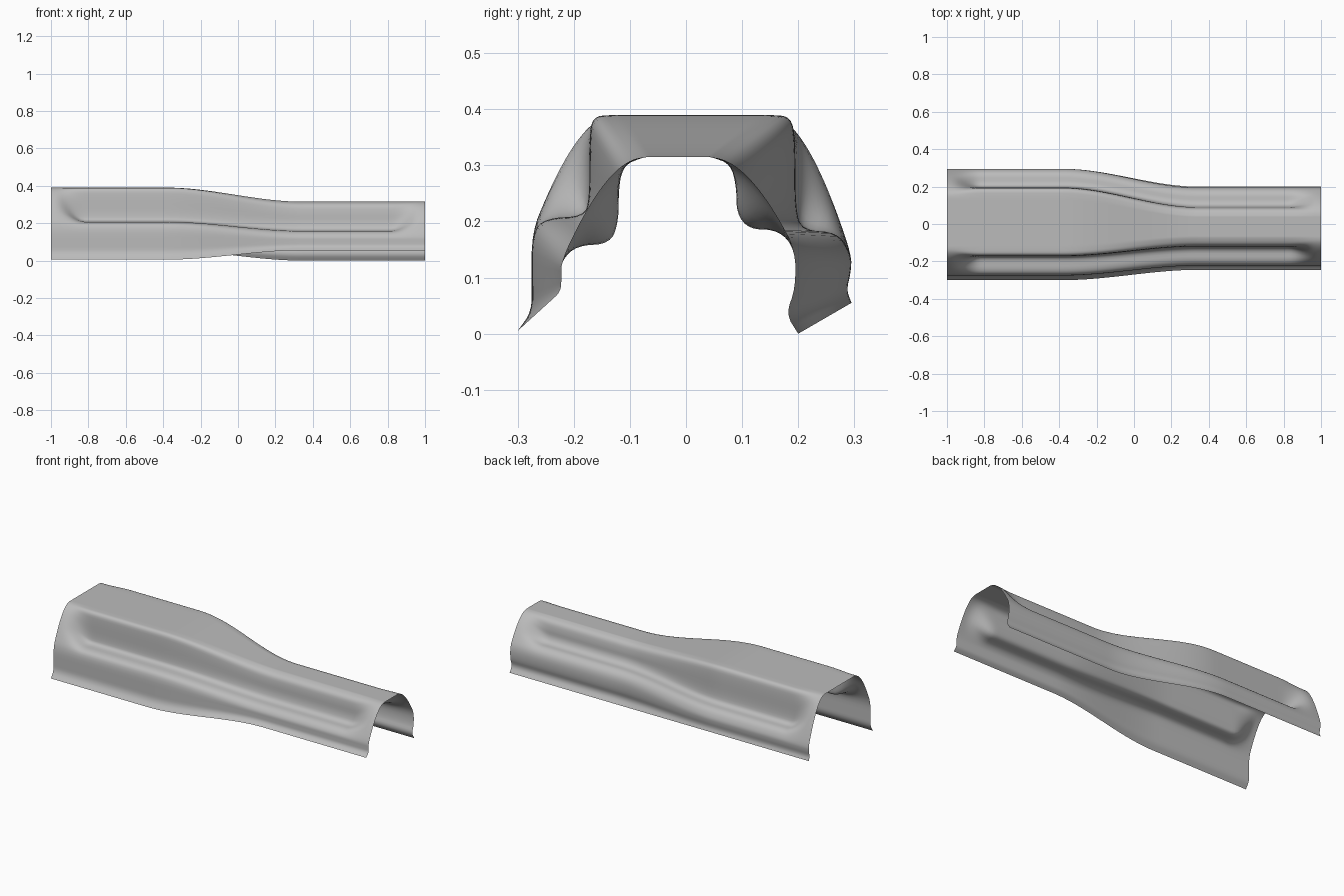
import bpy
import bmesh
from mathutils import Vector

cube = bpy.data.objects.get("Cube")
if cube:
    bpy.data.objects.remove(cube, do_unlink=True)

# Half sections as (y, z): roof edge, five groove points, then the leg down to the hem
WIDE_FRONT = [(-.13, .39), (-.168, .387), (-.172, .34), (-.172, .24), (-.182, .209),
              (-.25, .206), (-.275, .18), (-.275, .09), (-.275, .04), (-.3, .005)]
NARROW_FRONT = [(-.075, .315), (-.112, .3), (-.12, .26), (-.12, .2), (-.135, .16),
                (-.195, .157), (-.222, .13), (-.222, .1), (-.223, .075), (-.245, .055)]
WIDE_BACK = [(.15, .39), (.188, .387), (.195, .34), (.195, .22), (.208, .184),
             (.27, .181), (.295, .14), (.294, .11), (.286, .078), (.295, .055)]
NARROW_BACK = [(.045, .315), (.08, .302), (.09, .26), (.09, .215), (.112, .186),
               (.165, .185), (.195, .15), (.195, .08), (.178, .035), (.2, 0)]


def smoothstep(low, high, v):
    t = min(1, max(0, (v - low) / (high - low)))
    return t * t * (3 - 2 * t)


def half_section(wide, narrow, taper, groove):
    """Blend wide to narrow, and the plain shoulder arc to the grooved wall."""
    pts = [Vector(a).lerp(Vector(b), taper) for a, b in zip(wide, narrow)]
    top, leg = pts[0], pts[6]
    bend = Vector((top.x * .55 + leg.x * .45, top.y))
    for i in range(1, 6):
        t = i / 6
        arc = top.lerp(bend, t).lerp(bend.lerp(leg, t), t)
        pts[i] = arc.lerp(pts[i], groove)
    inner = top.copy()
    inner.x *= .75
    return [inner] + pts


def round_corners(pts):
    """Corner cutting that keeps both end points."""
    out = [pts[0]]
    for a, b in zip(pts, pts[1:]):
        out += [a.lerp(b, .25), a.lerp(b, .75)]
    return out + [pts[-1]]


def section(x):
    taper = smoothstep(-.38, .34, x)
    groove = 1 - smoothstep(.82, .98, abs(x))
    front = half_section(WIDE_FRONT, NARROW_FRONT, taper, groove)
    back = half_section(WIDE_BACK, NARROW_BACK, taper, groove)
    pts = front[::-1] + back
    for _ in range(2):
        pts = round_corners(pts)
    return pts


# Lofted sheet along x
bm = bmesh.new()
steps = 100
rows = []
for i in range(steps + 1):
    x = -1 + 2 * i / steps
    rows.append([bm.verts.new((x, p.x, p.y)) for p in section(x)])
for r, q in zip(rows, rows[1:]):
    for j in range(len(r) - 1):
        bm.faces.new((r[j], q[j], q[j + 1], r[j + 1]))
mesh = bpy.data.meshes.new("channel_cover")
bm.to_mesh(mesh)
bm.free()
cover = bpy.data.objects.new("channel_cover", mesh)
bpy.context.collection.objects.link(cover)

# Plain grey metal
grey = bpy.data.materials.new("grey_metal")
grey.use_nodes = True
colour = (.5, .5, .5, 1)
grey.diffuse_color = colour
grey.node_tree.nodes["Principled BSDF"].inputs["Base Color"].default_value = colour
mesh.materials.append(grey)

bpy.ops.object.select_all(action='DESELECT')
cover.select_set(True)
bpy.context.view_layer.objects.active = cover
bpy.ops.object.shade_smooth()
